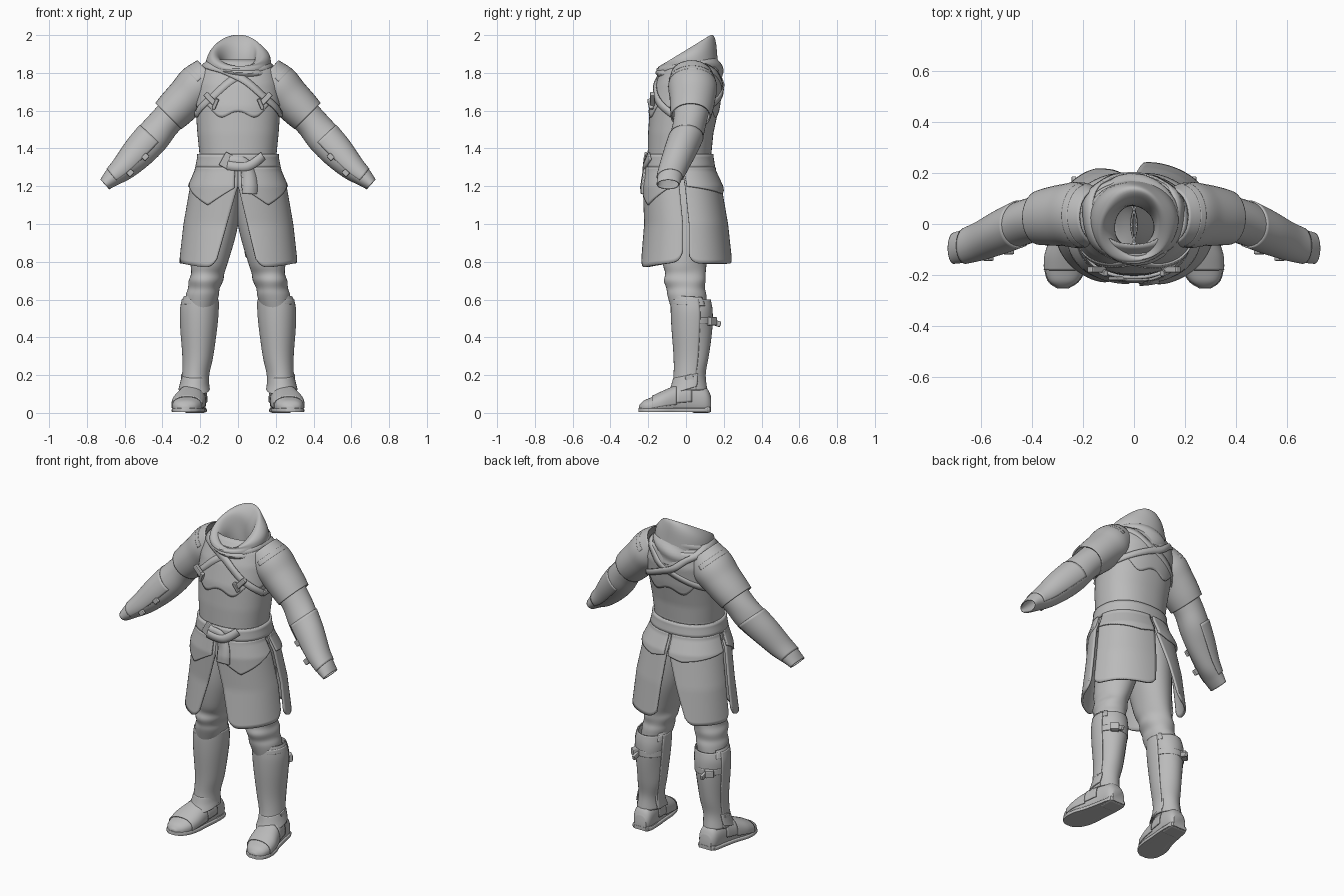
import bpy, bmesh, math
from mathutils import Vector

if "Cube" in bpy.data.objects:
    bpy.data.objects.remove(bpy.data.objects["Cube"], do_unlink=True)

GREY = (0.5, 0.5, 0.5, 1)
mat = bpy.data.materials.new("plain grey")
mat.use_nodes = True
mat.diffuse_color = GREY
mat.node_tree.nodes["Principled BSDF"].inputs["Base Color"].default_value = GREY


def finish(name, bm, thick=0.0, angle=40):
    bmesh.ops.remove_doubles(bm, verts=bm.verts, dist=1e-5)
    bmesh.ops.recalc_face_normals(bm, faces=bm.faces)
    me = bpy.data.meshes.new(name)
    bm.to_mesh(me)
    bm.free()
    me.materials.append(mat)
    me.polygons.foreach_set("use_smooth", [True] * len(me.polygons))
    me.set_sharp_from_angle(angle=math.radians(angle))
    ob = bpy.data.objects.new(name, me)
    bpy.context.collection.objects.link(ob)
    if thick:
        mod = ob.modifiers.new("thickness", "SOLIDIFY")
        mod.thickness = thick
        mod.offset = 0
    return ob


def spline(rows, t):
    """Catmull-Rom through rows of numbers, t from 0 to 1."""
    n = len(rows) - 1
    i = min(int(t * n), n - 1)
    f = t * n - i
    p = [rows[max(0, min(n, i + k))] for k in (-1, 0, 1, 2)]
    return [b + f / 2 * (c - a + f * (2*a - 5*b + 4*c - d + f * (3*(b - c) + d - a)))
            for a, b, c, d in zip(*p)]


def power(v, n):
    return math.copysign(abs(v) ** (2 / n), v)


def grid(bm, rows, closed=False):
    vs = [[bm.verts.new(p) for p in r] for r in rows]
    m = len(vs[0])
    for r, q in zip(vs, vs[1:]):
        for j in range(m if closed else m - 1):
            k = (j + 1) % m
            bm.faces.new((r[j], r[k], q[k], q[j]))
    return vs


def loft(name, rings, axis="z", side=1, arc=None, grow=0.0, n=2.0, seg=36,
         thick=0.006, cap=False, fold=0.0):
    """Skin over rings (x, y, z, half width, half depth, slope)."""
    rings = [list(r) + [0] * (6 - len(r)) for r in rings]
    steps = (len(rings) - 1) * 5
    rows = []
    for i in range(steps + 1):
        t = i / steps
        x, y, z, rx, ry, slope = spline(rings, t)
        U, V = Vector((1, 0, 0)), Vector((0, 1, slope))
        if axis == "arm":
            a, b = spline(rings, max(0, t - .02)), spline(rings, min(1, t + .02))
            d = Vector((b[0] - a[0], 0, b[2] - a[2])).normalized()
            U = Vector((-d.z, 0, d.x))
        elif axis == "foot":
            V = Vector((0, 0, 1))
        row = []
        for j in range(seg + (1 if arc else 0)):
            a = math.radians(arc[0] + (arc[1] - arc[0]) * j / seg) if arc else math.tau * j / seg
            g = grow + fold * math.sin(3 * a + 11 * t) * math.sin(math.pi * t)
            p = Vector((x, y, z)) + U * (rx + g) * power(math.sin(a), n) \
                - V * (ry + g) * power(math.cos(a), n)
            if axis == "foot":
                p.z = max(p.z, 0.004)
            row.append((p.x * side, p.y, p.z))
        rows.append(row)
    bm = bmesh.new()
    vs = grid(bm, rows, not arc)
    if cap:
        bm.faces.new(vs[0])
        bm.faces.new(vs[-1])
    return finish(name, bm, thick)


# Body and skirt envelope: height, centre y, half width, half depth
BODY = [(.76, 0, .312, .242), (1.0, 0, .285, .215), (1.2, -.02, .25, .2),
        (1.28, -.032, .215, .175), (1.36, -.035, .2, .165), (1.48, -.028, .212, .17),
        (1.62, -.008, .222, .18), (1.74, .015, .217, .172), (1.82, .025, .2, .145),
        (1.87, .03, .14, .11)]


def surf(a, z, off=0.0):
    """Point on the envelope at angle a (0 = front, 90 = left) and height z."""
    for lo, hi in zip(BODY, BODY[1:]):
        if z <= hi[0]:
            break
    f = (z - lo[0]) / (hi[0] - lo[0])
    cy, rx, ry = (p + f * (q - p) for p, q in zip(lo[1:], hi[1:]))
    a = math.radians(a)
    return ((rx + off) * power(math.sin(a), 2.25),
            cy - (ry + off) * power(math.cos(a), 2.25), z)


def patch(name, edge, off, side=1, nu=28, nv=16, thick=0.012):
    bm = bmesh.new()
    rows = []
    for i in range(nv + 1):
        pts = [surf(*edge(j / nu, i / nv), off) for j in range(nu + 1)]
        rows.append([(x * side, y, z) for x, y, z in pts])
    grid(bm, rows)
    return finish(name, bm, thick)


def strap(name, path, width, off, side=1, thick=0.01):
    n = len(path) * 7
    def edge(u, v):
        a, z = spline(path, u)
        b, c = spline(path, min(1, u + .02)), spline(path, max(0, u - .02))
        d = Vector(((b[0] - c[0]) * .0035, b[1] - c[1])).normalized()
        w = (v - .5) * width
        return a - d.y * w / .0035, z + d.x * w
    return patch(name, edge, off, side, n, 2, thick)


def box(name, loc, size, rot=(0, 0, 0), bevel=.006):
    bpy.ops.mesh.primitive_cube_add(size=1, location=loc, rotation=rot)
    ob = bpy.context.object
    ob.name = name
    ob.scale = size
    bpy.ops.object.transform_apply(location=False, rotation=False)
    ob.data.materials.append(mat)
    mod = ob.modifiers.new("bevel", "BEVEL")
    mod.width = bevel
    mod.segments = 2
    return ob


# Torso, chest armour and belt
patch("torso", lambda u, v: (360 * u, 1.25 + .62 * v), 0, nu=64, nv=32, thick=.006)


def breast(u, v):
    a = -180 + 360 * u
    low = 1.61 - .035 * math.cos(math.radians(2 * a)) + .02 * math.cos(math.radians(8 * a))
    return a, low + (1.83 - low) * v


patch("breast_and_back_plate", breast, .004, nu=96, thick=.008)
patch("belt", lambda u, v: (360 * u, 1.295 + .075 * v), .008, nu=64, nv=4, thick=.014)
strap("belt_tail", [(-10, 1.335), (5, 1.325), (12, 1.26), (11, 1.16)], .055, .018)
strap("belt_wrap", [(-12, 1.31), (10, 1.305), (34, 1.36)], .045, .019)
box("belt_buckle", (-.05, -.213, 1.33), (.075, .016, .08), (0, .5, 0))


# Skirt panels, split at the front, back and sides
def front_panel(spread):
    def edge(u, v):
        low = .765 + .035 * u + .05 * abs(2 * u - 1) ** 10
        z = low + (1.3 - low) * v
        inner = max(0, (1.2 - z) / .43) * spread
        return inner + (87 - inner) * u, z
    return edge


def hip_flap(u, v):
    a = 3 + 83 * u
    low = 1.19 - .09 * min(u / .35, 1) + .12 * max(0, (u - .35) / .65)
    return a, low + (1.3 - low) * v


def back_panel(spread):
    def edge(u, v):
        low = .79 + .04 * abs(2 * u - 1) ** 10
        z = low + (1.3 - low) * v
        inner = 180 - max(0, (1.22 - z) / .43) * spread
        return 93 + (inner - 93) * u, z
    return edge


def back_flap(u, v):
    low = 1.2 - .05 * u + .03 * max(0, (u - .8) / .2)
    return 95 + 83 * u, low + (1.3 - low) * v


# Hood and neck opening
loft("hood", [(0, .018, 1.75, .16, .16), (0, .01, 1.83, .17, .16, .1),
              (0, .005, 1.885, .162, .152, .4), (0, -.006, 1.912, .135, .14, .59),
              (0, -.012, 1.9, .108, .116, .62), (0, -.015, 1.86, .09, .098, .58),
              (0, -.012, 1.8, .08, .085, .3), (0, -.01, 1.72, .08, .085)],
     seg=60, fold=.006)
loft("hood_drape", [(0, .022, 1.73, .14, .17, .1), (0, .018, 1.785, .165, .172, .1),
                    (0, .01, 1.835, .174, .163, .2), (0, .003, 1.865, .15, .143, .3)],
     seg=60, fold=.009)

THIGH = [(.09, -.005, 1.25, .1, .13), (.105, -.002, 1.1, .115, .14), (.122, -.005, .95, .112, .135),
         (.15, -.01, .8, .096, .115), (.162, -.005, .74, .085, .104), (.172, -.005, .7, .088, .107),
         (.18, 0, .66, .081, .099), (.188, .005, .62, .084, .1), (.2, .015, .55, .075, .09)]
BOOT = [(.2, .028, .6, .09, .1), (.205, .033, .54, .095, .106), (.208, .033, .45, .09, .102),
        (.213, .03, .3, .074, .088), (.224, .022, .2, .064, .08), (.228, .02, .12, .07, .09)]
FOOT = [(.225, .132, .045, .04, .045), (.228, .105, .06, .058, .075), (.235, .03, .07, .066, .09),
        (.248, -.05, .062, .072, .08), (.262, -.12, .05, .082, .062), (.27, -.18, .036, .077, .048),
        (.276, -.225, .03, .056, .034), (.278, -.249, .022, .02, .016)]
SLEEVE = [(.145, .03, 1.79, .1, .105), (.21, .035, 1.73, .115, .125), (.27, .035, 1.67, .106, .118),
          (.33, .03, 1.61, .1, .11), (.368, .025, 1.572, .094, .103)]
FOREARM = [(.33, .03, 1.6, .085, .09), (.39, .02, 1.535, .083, .085), (.45, 0, 1.46, .088, .085),
           (.52, -.03, 1.385, .082, .08), (.6, -.065, 1.3, .064, .07),
           (.66, -.085, 1.25, .048, .063), (.705, -.095, 1.21, .032, .058)]

for s, word in ((1, "left"), (-1, "right")):
    # Skirt panels, hip flaps and chest straps
    patch(word + "_front_skirt", front_panel(19 - 2 * s), .002 * s, s, nv=24)
    patch(word + "_back_skirt", back_panel(17 - 11 * s), .002 * s, s, nv=24)
    patch(word + "_hip_flap", hip_flap, .011, s, thick=.01)
    patch(word + "_back_hip_flap", back_flap, .012, s, thick=.01)
    strap(word + "_chest_strap", [(75, 1.58), (35, 1.67), (0, 1.78), (-35, 1.83), (-90, 1.85),
          (-145, 1.8), (-180, 1.71), (-235, 1.62), (-285, 1.58)], .035, .01 + .003 * s, s, .008)
    box(word + "_chest_clasp", (.145 * s, -.178, 1.66), (.03, .025, .085), (0, .75 * s, 0))
    box(word + "_chest_toggle", (.12 * s, -.188, 1.635), (.02, .025, .06), (.2, -.4 * s, 0))

    # Arms
    loft(word + "_sleeve", SLEEVE, "arm", s, thick=.008)
    loft(word + "_shoulder_band", [(.182, .033, 1.758, .109, .118), (.2, .034, 1.74, .113, .123)],
         "arm", s, grow=.002, arc=(10, 170))
    loft(word + "_forearm", FOREARM, "arm", s, fold=.002)
    loft(word + "_bracer", FOREARM[2:6], "arm", s, grow=.004, arc=(-25, 205), thick=.008)
    for k in (3, 4):
        x, y, z, rx, ry = FOREARM[k]
        box(word + "_bracer_buckle", ((x - .03) * s, y - ry, z - .03),
            (.035, .02, .03), (0, .8 * s, 0))

    # Legs
    loft(word + "_trouser_leg", THIGH, side=s, fold=.003)
    loft(word + "_boot_shaft", BOOT, side=s, fold=.002)
    loft(word + "_greave", BOOT, side=s, arc=(-112, 112), grow=.004, thick=.008)
    loft(word + "_knee_cuff", [(.199, .022, .615, .086, .095, -.06), (.201, .027, .595, .092, .102, -.06),
                               (.204, .03, .57, .097, .107, -.06)], side=s, arc=(-130, 130))
    loft(word + "_ankle_flap", [(.226, .02, .2, .068, .085, .2), (.23, .015, .16, .073, .094, .25),
                                (.232, .005, .125, .08, .104, .3)], side=s, arc=(-120, 120))
    loft(word + "_calf_strap", [(.208, .033, .505, .096, .107), (.208, .033, .47, .096, .107)],
         side=s, arc=(95, 265))
    box(word + "_calf_buckle", (.255 * s, .135, .485), (.05, .04, .045), (0, 0, -.7 * s))
    box(word + "_calf_strap_end", (.235 * s, .16, .475), (.02, .05, .03), (-.3, 0, 0))
    box(word + "_ankle_buckle", (.293 * s, .02, .18), (.018, .045, .045), (.3, 0, 0))

    # Feet
    loft(word + "_shoe", FOOT, "foot", s, n=2.3, thick=0, cap=True)
    loft(word + "_toe_cover", FOOT[3:6], "foot", s, n=2.3, arc=(80, 280), grow=.003)
    loft(word + "_instep_strap", FOOT[2:4], "foot", s, n=2.3, arc=(85, 275), grow=.004)
    loft(word + "_sole", [(x, y * 1.01, .013, w + .003, .013) for x, y, z, w, h in FOOT],
         "foot", s, n=6, thick=0, cap=True)
    box(word + "_heel", (.227 * s, .08, .017), (.115, .1, .034), bevel=.012)
